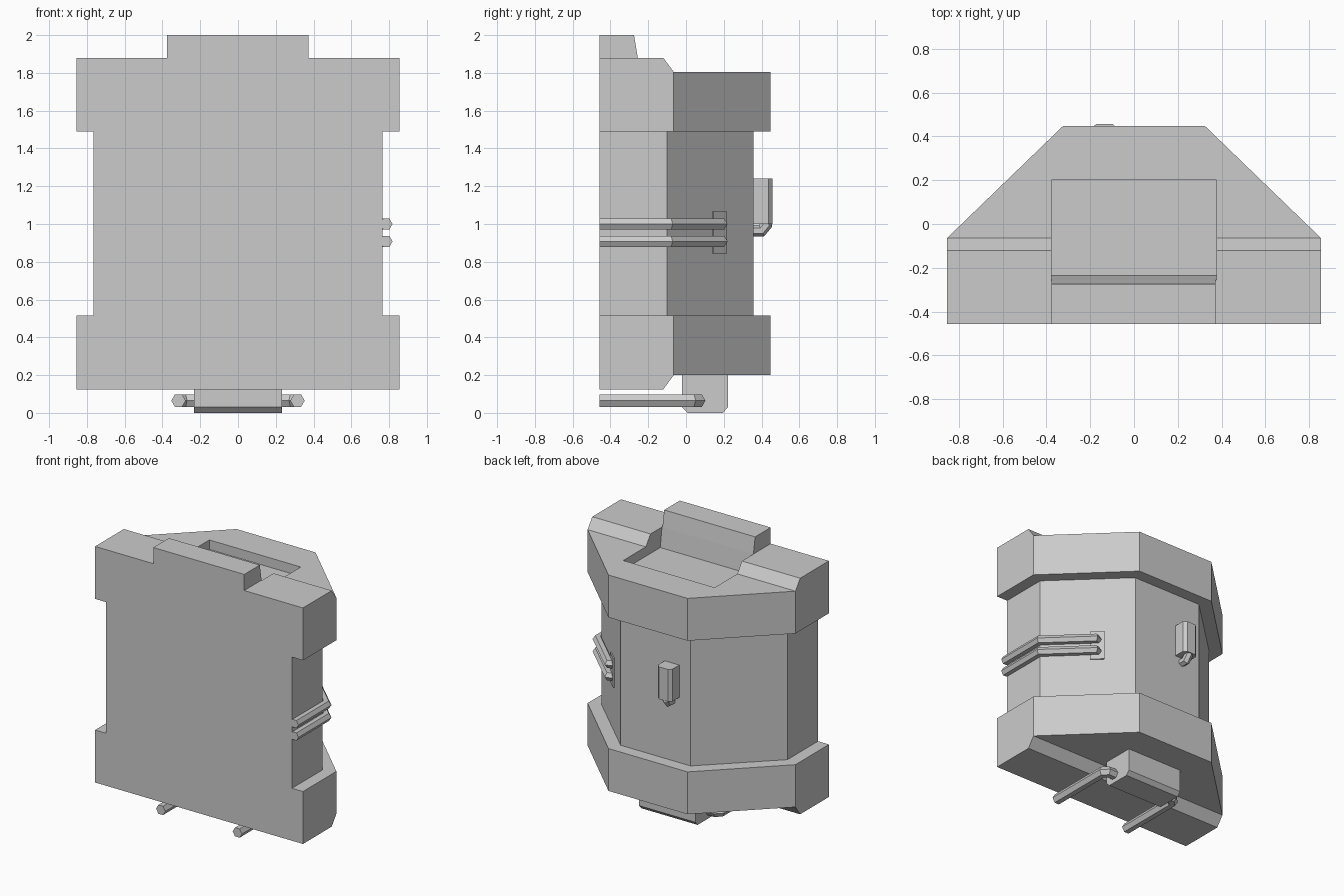
import bpy, bmesh
from math import cos, sin, pi
from mathutils import Vector

cube = bpy.data.objects.get("Cube")
if cube:
    bpy.data.objects.remove(cube, do_unlink=True)

grey = bpy.data.materials.new("plain_grey")
grey.use_nodes = True
grey.diffuse_color = (0.6, 0.6, 0.6, 1)
grey.node_tree.nodes["Principled BSDF"].inputs["Base Color"].default_value = (0.6, 0.6, 0.6, 1)

FRONT, BACK = -0.458, 0.447


def finish(name, bm):
    bmesh.ops.recalc_face_normals(bm, faces=bm.faces)
    mesh = bpy.data.meshes.new(name)
    bm.to_mesh(mesh)
    bm.free()
    mesh.materials.append(grey)
    obj = bpy.data.objects.new(name, mesh)
    bpy.context.collection.objects.link(obj)
    return obj


def prism_bm(points, axis, lo, hi):
    """Extrude an outline: axis z takes (x, y) points, axis x takes (y, z)."""
    bm = bmesh.new()
    ends = []
    for h in (lo, hi):
        ends.append([bm.verts.new((a, b, h) if axis == "z" else (h, a, b)) for a, b in points])
    for ring in ends:
        bm.faces.new(ring)
    n = len(points)
    for i in range(n):
        j = (i + 1) % n
        bm.faces.new((ends[0][i], ends[0][j], ends[1][j], ends[1][i]))
    bmesh.ops.recalc_face_normals(bm, faces=bm.faces)
    return bm


def prism(name, points, axis, lo, hi):
    return finish(name, prism_bm(points, axis, lo, hi))


def tube(name, path, normal, radius):
    """Six-sided tube with mitred bends along a flat path."""
    bm = bmesh.new()
    path = [Vector(p) for p in path]
    normal = Vector(normal)
    dirs = [(b - a).normalized() for a, b in zip(path, path[1:])]
    rings = []
    for i, p in enumerate(path):
        before, after = dirs[max(i - 1, 0)], dirs[min(i, len(dirs) - 1)]
        tangent = (before + after).normalized()
        side = tangent.cross(normal) / tangent.dot(after)
        rings.append([bm.verts.new(p + radius * (side * cos(k * pi / 3) + normal * sin(k * pi / 3)))
                      for k in range(6)])
    for r, s in zip(rings, rings[1:]):
        for k in range(6):
            m = (k + 1) % 6
            bm.faces.new((r[k], r[m], s[m], s[k]))
    bm.faces.new(rings[0])
    bm.faces.new(rings[-1])
    return finish(name, bm)


def collar(name, inner, shoulder, outer):
    """Wide end collar: side profile with its two rear corners cut off."""
    profile = [(FRONT, inner), (FRONT, outer), (-0.12, outer), (-0.065, shoulder),
               (BACK, shoulder), (BACK, inner)]
    bm = prism_bm(profile, "x", -0.855, 0.855)
    for s in (1, -1):
        cut = bmesh.ops.bisect_plane(
            bm, geom=bm.verts[:] + bm.edges[:] + bm.faces[:], dist=0.0001,
            plane_co=(s * 0.855, -0.065, 0), plane_no=(s * 0.512, 0.53, 0), clear_outer=True)
        edges = [e for e in bm.edges if e.is_boundary]
        bmesh.ops.holes_fill(bm, edges=edges, sides=0)
    return finish(name, bm)


# Main body
half = [(0.765, FRONT), (0.765, -0.1), (0.288, 0.357)]
outline = half + [(-x, y) for x, y in reversed(half)]
prism("main_body", outline, "z", 0.515, 1.49)

# Collars
collar("lower_collar", 0.515, 0.2, 0.125)
upper = collar("upper_collar", 1.49, 1.805, 1.88)

# Recess in the upper collar, behind the raised block
cutter = prism("recess_cutter", [(-0.235, 1.735), (-0.255, 1.88), (-0.265, 1.95), (0.2, 1.95), (0.2, 1.735)],
               "x", -0.376, 0.376)
cutter.hide_render = True
cut = upper.modifiers.new("recess", "BOOLEAN")
cut.operation = "DIFFERENCE"
cut.solver = "EXACT"
cut.object = cutter
bpy.context.view_layer.update()
mesh = bpy.data.meshes.new_from_object(upper.evaluated_get(bpy.context.evaluated_depsgraph_get()))
upper.modifiers.clear()
upper.data = mesh
bpy.data.objects.remove(cutter, do_unlink=True)
prism("raised_block", [(FRONT, 1.88), (FRONT, 2), (-0.275, 2), (-0.255, 1.88)], "x", -0.376, 0.372)

# Pair of side tubes and their mounting plate
for i, z in enumerate((1.0, 0.908)):
    tube(f"side_tube_{i + 1}",
         [(0.785, FRONT, z), (0.785, -0.085, z), (0.505, 0.183, z), (0.455, 0.165, z)],
         (0, 0, 1), 0.033)
prism("side_plate", [(0.516, 0.14), (0.443, 0.21), (0.449, 0.216), (0.522, 0.146)], "z", 0.845, 1.065)

# Box underneath with chamfered lower edges
prism("bottom_box", [(-0.02, 0.21), (-0.02, 0.03), (0.01, 0), (0.195, 0), (0.222, 0.03), (0.222, 0.21)],
      "x", -0.232, 0.232)
for s, side in ((1, "left"), (-1, "right")):
    tube(f"bottom_tube_{side}",
         [(s * 0.22, 0.065, 0.065), (s * 0.285, 0.065, 0.065), (s * 0.315, 0.035, 0.065),
          (s * 0.315, FRONT, 0.065)], (0, 0, 1), 0.038)

# Small fitting on the back
prism("back_fitting", [(-0.195, 0.35), (-0.195, 0.437), (-0.172, 0.458), (-0.098, 0.458),
                       (-0.075, 0.437), (-0.075, 0.35)], "z", 1.0, 1.24)
tube("back_fitting_hook", [(-0.135, 0.425, 1.02), (-0.135, 0.425, 0.995), (-0.135, 0.4, 0.965),
                           (-0.135, 0.34, 0.965)], (1, 0, 0), 0.03)
